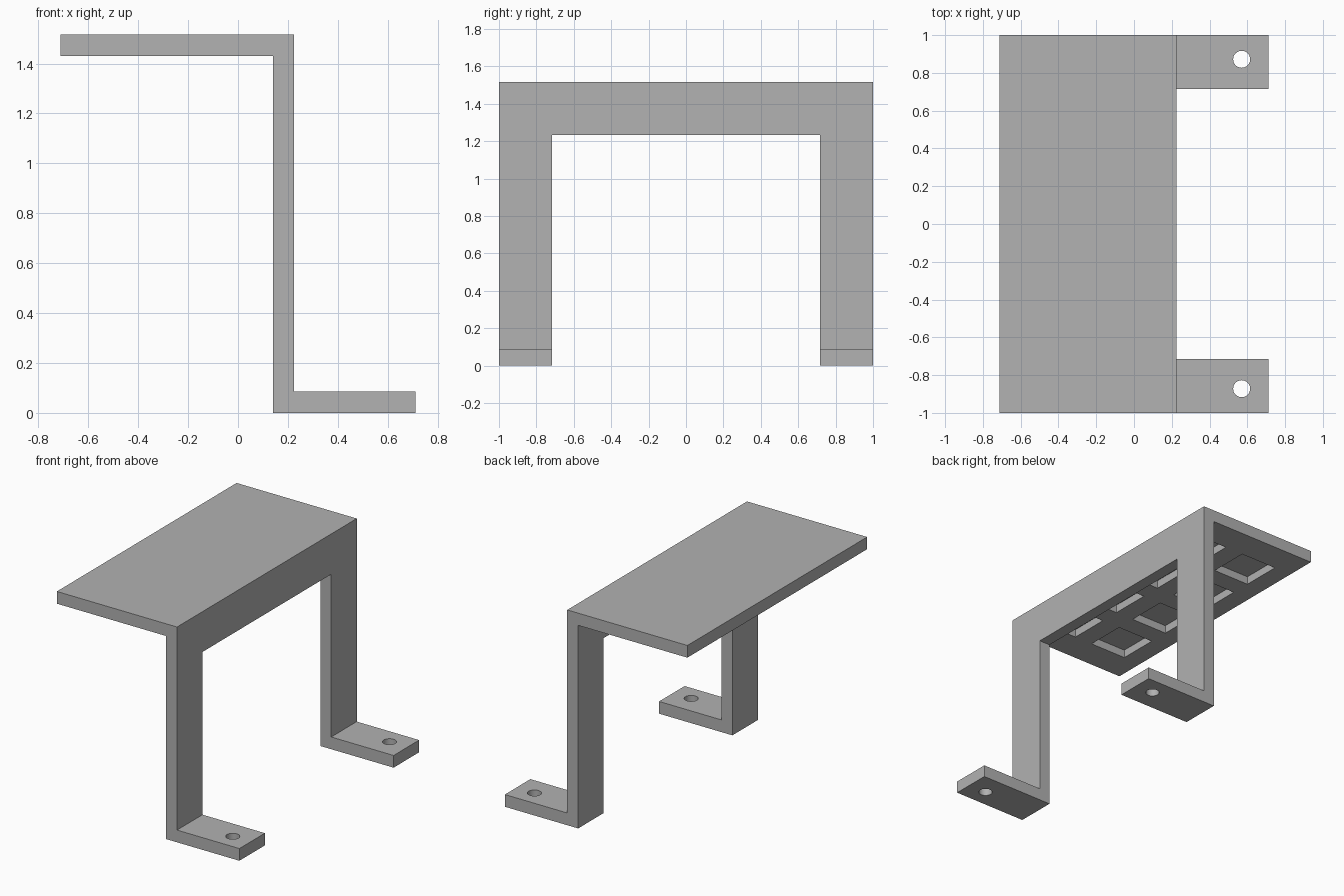
import bpy, bmesh
from mathutils import Matrix, Vector

cube = bpy.data.objects.get("Cube")
if cube:
    bpy.data.objects.remove(cube, do_unlink=True)

# Main dimensions
LEFT, RIGHT = -0.711, 0.711
WALL_IN, WALL_OUT = 0.14, 0.225
THICK, HEIGHT = 0.086, 1.516
LEG_INNER, BAR_BOTTOM = 0.716, 1.232
POCKET, PITCH, DEPTH = 0.286, 0.4286, 0.057

grey = bpy.data.materials.new("plain grey")
grey.use_nodes = True
grey.diffuse_color = (0.445, 0.445, 0.445, 1)
grey.node_tree.nodes["Principled BSDF"].inputs["Base Color"].default_value = grey.diffuse_color


def make_object(name, bm):
    bmesh.ops.recalc_face_normals(bm, faces=bm.faces)
    mesh = bpy.data.meshes.new(name)
    bm.to_mesh(mesh)
    bm.free()
    mesh.materials.append(grey)
    obj = bpy.data.objects.new(name, mesh)
    bpy.context.collection.objects.link(obj)
    return obj


def add_box(bm, low, high):
    low, high = Vector(low), Vector(high)
    place = Matrix.Translation((low + high) / 2) @ Matrix.Diagonal((*(high - low), 1))
    bmesh.ops.create_cube(bm, size=1, matrix=place)


# Bracket: stepped side profile pushed along the full width
profile = [(LEFT, HEIGHT), (LEFT, HEIGHT - THICK), (WALL_IN, HEIGHT - THICK), (WALL_IN, 0),
           (RIGHT, 0), (RIGHT, THICK), (WALL_OUT, THICK), (WALL_OUT, HEIGHT)]
bm = bmesh.new()
face = bm.faces.new([bm.verts.new((x, -1, z)) for x, z in profile])
pushed = bmesh.ops.extrude_face_region(bm, geom=[face])["geom"]
bmesh.ops.translate(bm, vec=(0, 2, 0),
                    verts=[v for v in pushed if isinstance(v, bmesh.types.BMVert)])
bracket = make_object("bracket", bm)

# Cutter: opening between the two legs and feet
bm = bmesh.new()
add_box(bm, (0, -LEG_INNER, -0.1), (1, LEG_INNER, BAR_BOTTOM))

# Cutter: screw hole in each foot
for side in (-1, 1):
    bmesh.ops.create_cone(bm, cap_ends=True, segments=32, radius1=0.045, radius2=0.045,
                          depth=0.4, matrix=Matrix.Translation((0.57, side * 0.872, 0)))

# Cutter: two rows of four shallow pockets under the top plate
under = HEIGHT - THICK
for row in range(2):
    x = WALL_IN - row * PITCH
    for col in range(4):
        y = (col - 1.5) * PITCH
        add_box(bm, (x - POCKET, y - POCKET / 2, under - 0.05),
                (x, y + POCKET / 2, under + DEPTH))
cutter = make_object("opening_cutter", bm)
cutter.hide_render = True
cutter.hide_viewport = True

cut = bracket.modifiers.new("openings", "BOOLEAN")
cut.operation = "DIFFERENCE"
cut.solver = "EXACT"
cut.use_self = True
cut.object = cutter

# Bake the cut so the hole walls can be shaded smoothly
bpy.context.view_layer.update()
graph = bpy.context.evaluated_depsgraph_get()
result = bpy.data.meshes.new_from_object(bracket.evaluated_get(graph))
bracket.modifiers.clear()
bracket.data = result
bpy.data.objects.remove(cutter, do_unlink=True)
bpy.ops.object.select_all(action="DESELECT")
bracket.select_set(True)
bpy.context.view_layer.objects.active = bracket
bpy.ops.object.shade_smooth_by_angle()
